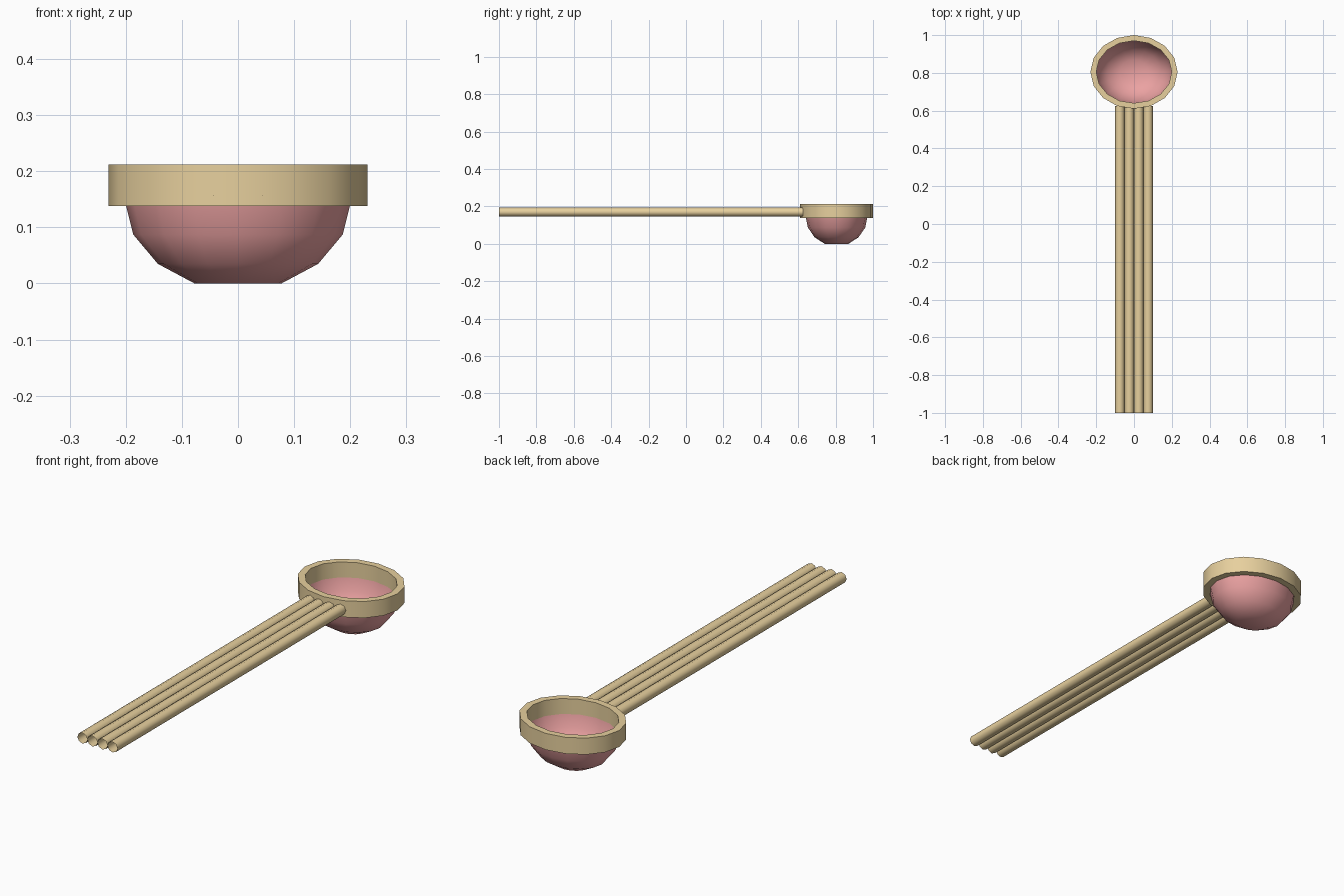
import bpy, math

if "Cube" in bpy.data.objects:
    bpy.data.objects.remove(bpy.data.objects["Cube"])


def material(name, rgb):
    m = bpy.data.materials.new(name)
    m.diffuse_color = (*rgb, 1)
    m.use_nodes = True
    m.node_tree.nodes["Principled BSDF"].inputs["Base Color"].default_value = m.diffuse_color
    return m


wood = material("tan_wood", (0.80, 0.63, 0.34))
red = material("red_bowl", (0.83, 0.36, 0.36))


def lathe(name, profile, centre, mat, sides=16, closed=False, cap=False, angle=35):
    """Sweep (rx, ry, z) rings around a vertical axis."""
    verts, faces = [], []
    for rx, ry, z in profile:
        for i in range(sides):
            a = 2 * math.pi * i / sides
            verts.append((rx * math.cos(a), ry * math.sin(a), z))
    n = len(profile)
    for k in range(n if closed else n - 1):
        p, q = k * sides, (k + 1) % n * sides
        for i in range(sides):
            j = (i + 1) % sides
            faces.append((p + i, p + j, q + j, q + i))
    if cap:
        faces.append(tuple(reversed(range(sides))))
    me = bpy.data.meshes.new(name)
    me.from_pydata(verts, [], faces)
    me.materials.append(mat)
    ob = bpy.data.objects.new(name, me)
    ob.location = centre
    bpy.context.collection.objects.link(ob)
    bpy.ops.object.select_all(action='DESELECT')
    ob.select_set(True)
    bpy.context.view_layer.objects.active = ob
    bpy.ops.object.shade_smooth_by_angle(angle=math.radians(angle))
    return ob


CY = 0.805

# Oval rim band
lathe("rim", [(0.231, 0.195, 0.138), (0.231, 0.195, 0.212),
              (0.200, 0.165, 0.212), (0.200, 0.165, 0.138)],
      (0, CY, 0), wood, closed=True)

# Half-ellipsoid bowl with a flat bottom
rings = []
for k in range(1, 5):
    a = math.radians(22.5 * k)
    rings.append((0.202 * math.sin(a), 0.166 * math.sin(a),
                  0.161 * (math.cos(math.radians(22.5)) - math.cos(a))))
lathe("bowl", rings, (0, CY, 0), red, cap=True, angle=60)

# Handle made of four open tubes side by side
for i in range(4):
    tube = lathe(f"handle_tube_{i + 1}",
                 [(0.025, 0.024, 0), (0.025, 0.024, 1.625)],
                 (-0.075 + 0.05 * i, 0.625, 0.17), wood, sides=8, angle=60)
    tube.rotation_euler = (math.pi / 2, 0, 0)
